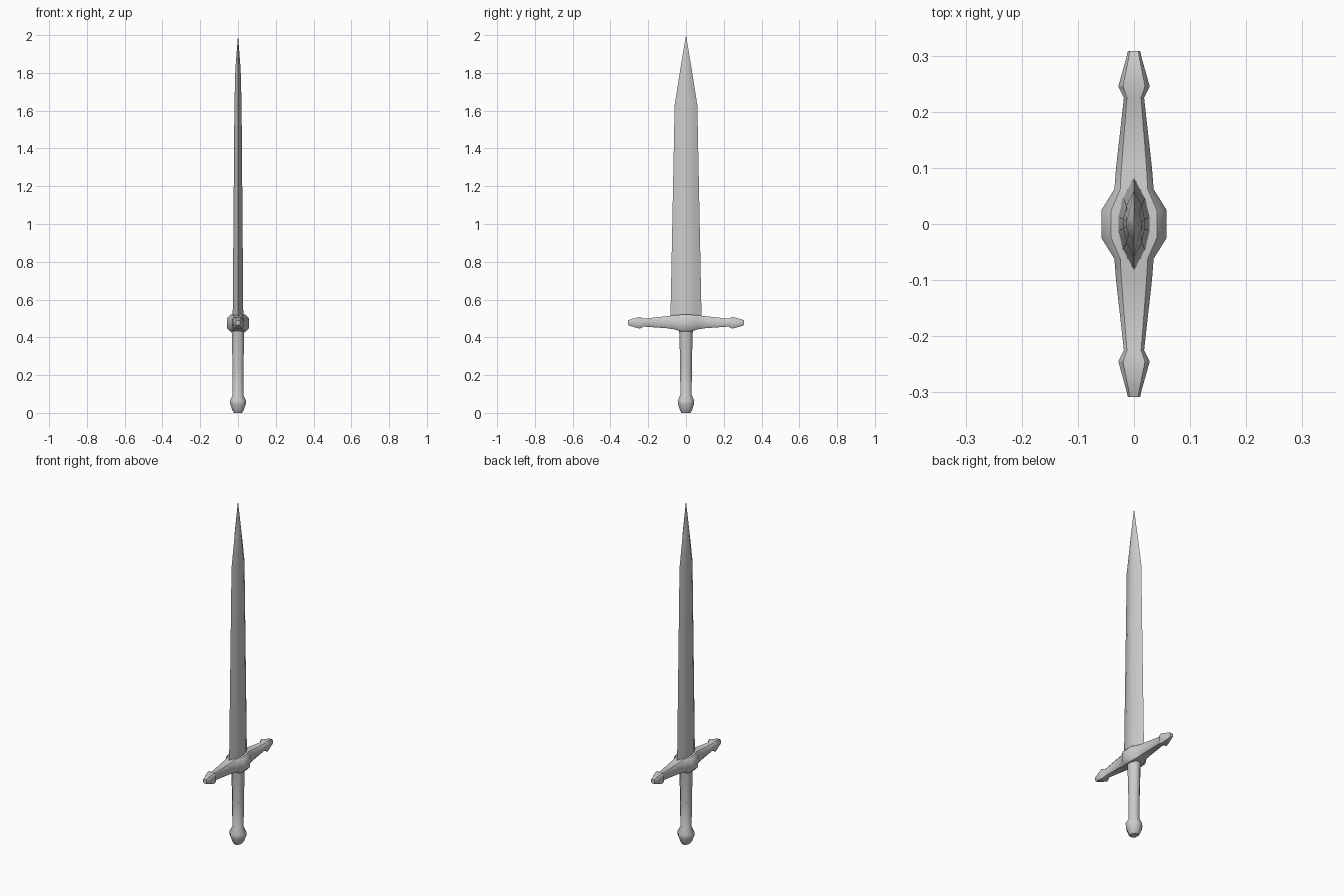
import bpy, bmesh, math

if "Cube" in bpy.data.objects:
    bpy.data.objects.remove(bpy.data.objects["Cube"])

def loft(name, rings, angle=35):
    """Skin a list of equal-length point rings and cap both ends."""
    bm = bmesh.new()
    loops = [[bm.verts.new(p) for p in ring] for ring in rings]
    n = len(loops[0])
    for a, b in zip(loops, loops[1:]):
        for i in range(n):
            j = (i + 1) % n
            bm.faces.new((a[i], a[j], b[j], b[i]))
    bm.faces.new(loops[0][::-1])
    bm.faces.new(loops[-1])
    bmesh.ops.remove_doubles(bm, verts=bm.verts, dist=0.0002)
    bmesh.ops.recalc_face_normals(bm, faces=bm.faces)
    me = bpy.data.meshes.new(name)
    bm.to_mesh(me)
    bm.free()
    ob = bpy.data.objects.new(name, me)
    bpy.context.collection.objects.link(ob)
    bpy.ops.object.select_all(action='DESELECT')
    ob.select_set(True)
    bpy.context.view_layer.objects.active = ob
    bpy.ops.object.shade_smooth_by_angle(angle=math.radians(angle))
    return ob

# Blade: lens-shaped section (x, y fractions) tapering to a point
section = [(0, 1), (-.7, .55), (-1, .15), (-1, -.15),
           (-.7, -.55), (0, -1), (.7, -.55), (1, -.15), (1, .15), (.7, .55)]
stations = [(.49, .028, .083), (.52, .028, .082), (1.63, .019, .060),
            (1.82, .014, .030), (2.0, .0, .0)]  # z, half thickness, half width
loft("blade", [[(u * t, v * w, z) for u, v in section] for z, t, w in stations], 40)

# Grip and pommel: eight-sided turned profile
profile = [(0, .020, .024), (.010, .028, .030), (.045, .041, .042), (.065, .043, .044),
           (.095, .028, .030), (.25, .029, .031), (.42, .033, .035), (.45, .034, .042)]
eight = [math.radians(22.5 + 45 * i) for i in range(8)]
k = 1 / math.cos(math.radians(22.5))
loft("grip_and_pommel", [[(rx * k * math.cos(a), ry * k * math.sin(a), z) for a in eight]
                         for z, rx, ry in profile], 50)

# Crossguard: chamfered sections along y, mirrored about the centre
half = [(.025, .058, .430, .520), (.062, .035, .442, .517), (.10, .032, .448, .512),
        (.225, .018, .457, .499), (.245, .028, .446, .508),
        (.295, .014, .460, .495), (.308, .011, .466, .490)]  # y, half x, z low, z high
arm = [(-y, *r) for y, *r in reversed(half)] + half

def guard_ring(y, hx, lo, hi):
    c, hz = (lo + hi) / 2, (hi - lo) / 2
    s = [(1, .6), (.7, 1), (-.7, 1), (-1, .6), (-1, -.6), (-.7, -1), (.7, -1), (1, -.6)]
    return [(u * hx, y, c + v * hz) for u, v in s]

loft("crossguard", [guard_ring(*r) for r in arm], 45)
